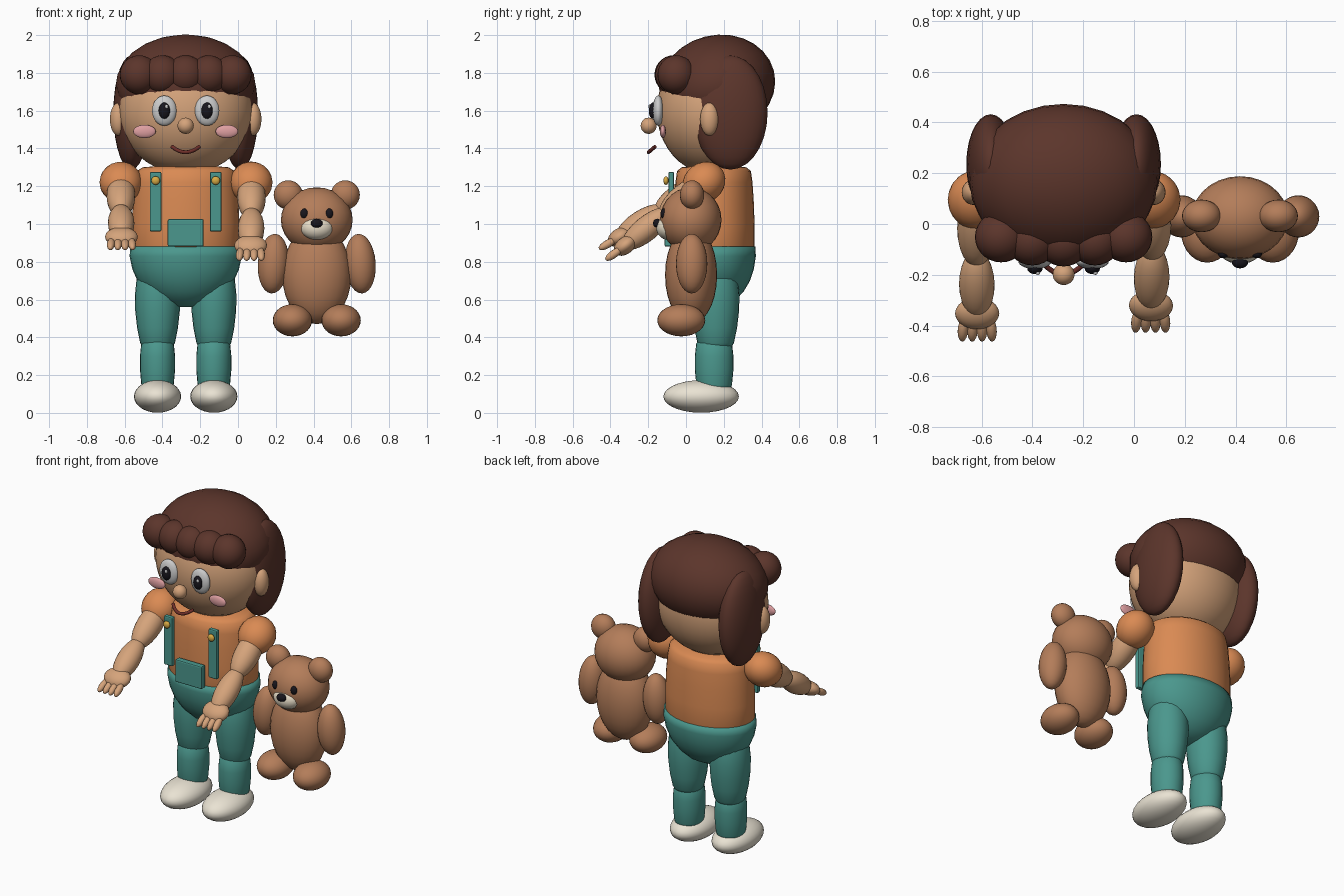
import bpy, bmesh, math
from mathutils import Vector, Matrix

if "Cube" in bpy.data.objects:
    bpy.data.objects.remove(bpy.data.objects["Cube"])

CX, BX = -0.277, 0.417   # centre lines of the child and of the toy bear


def mat(name, r, g, b):
    m = bpy.data.materials.new(name)
    lin = [(c / 255) ** 2.2 for c in (r, g, b)]
    m.diffuse_color = (*lin, 1)
    m.use_nodes = True
    m.node_tree.nodes["Principled BSDF"].inputs["Base Color"].default_value = m.diffuse_color
    return m


SKIN = mat("skin", 212, 162, 122)
HAIR = mat("hair", 92, 56, 47)
SHIRT = mat("shirt", 217, 137, 84)
TEAL = mat("teal", 76, 150, 140)
SHOE = mat("shoe", 233, 226, 210)
FUR = mat("fur", 178, 124, 90)
CREAM = mat("cream", 233, 222, 200)
PINK = mat("pink", 222, 158, 160)
DARK = mat("dark", 30, 28, 34)
LIP = mat("lip", 110, 50, 45)
WHITE = mat("white", 242, 242, 240)
GOLD = mat("gold", 218, 170, 70)


def finish(name, bm, m, smooth=True):
    me = bpy.data.meshes.new(name)
    bm.to_mesh(me)
    bm.free()
    for p in me.polygons:
        p.use_smooth = smooth
    me.materials.append(m)
    ob = bpy.data.objects.new(name, me)
    bpy.context.collection.objects.link(ob)
    return ob


def ball(name, c, r, m, rot=None, seg=28):
    bm = bmesh.new()
    bmesh.ops.create_uvsphere(bm, u_segments=seg, v_segments=seg // 2, radius=1)
    mw = Matrix.Translation(c) @ (rot or Matrix()) @ Matrix.Diagonal((*r, 1))
    bm.transform(mw)
    return finish(name, bm, m)


def limb(name, a, b, rx, rz, m, over=0.03, seg=24):
    # ellipsoid stretched from a to b
    a, b = Vector(a), Vector(b)
    rot = (b - a).to_track_quat('Z', 'X').to_matrix().to_4x4()
    side = rot.inverted().to_3x3() @ Vector((1, 0, 0))
    r = (rx, rz) if abs(side.x) > abs(side.y) else (rz, rx)
    return ball(name, (a + b) / 2, (*r, (b - a).length / 2 + over), m, rot, seg)


def lathe(name, c, sx, sy, prof, m, seg=32):
    # elliptical rings (radius factor, z), capped at both ends
    bm = bmesh.new()
    rings = []
    for r, z in prof:
        rings.append([bm.verts.new((c[0] + sx * r * math.cos(2 * math.pi * i / seg),
                                    c[1] + sy * r * math.sin(2 * math.pi * i / seg), z))
                      for i in range(seg)])
    for a, b in zip(rings, rings[1:]):
        for i in range(seg):
            j = (i + 1) % seg
            bm.faces.new((a[i], a[j], b[j], b[i]))
    bm.faces.new(rings[0][::-1])
    bm.faces.new(rings[-1])
    bmesh.ops.recalc_face_normals(bm, faces=bm.faces)
    return finish(name, bm, m)


def box(name, c, size, m, bev=0.008):
    bm = bmesh.new()
    bmesh.ops.create_cube(bm, size=1)
    bm.transform(Matrix.Translation(c) @ Matrix.Diagonal((*size, 1)))
    bmesh.ops.bevel(bm, geom=bm.edges[:], offset=bev, segments=2, affect='EDGES', profile=0.5)
    return finish(name, bm, m, False)


# Head and hair
ball("head", (CX, 0.135, 1.60), (0.355, 0.29, 0.335), SKIN, seg=40)
ball("hair_cap", (CX, 0.165, 1.735), (0.37, 0.31, 0.265), HAIR,
     Matrix.Rotation(math.radians(14), 4, 'X'))
for i in range(-2, 3):
    ball("fringe_lock", (CX + 0.123 * i, -0.067 + 0.004 * i * i, 1.79), (0.103, 0.1, 0.103), HAIR)

# Paired face parts
for s in (-1, 1):
    ball("side_hair", (CX + s * 0.287, 0.235, 1.59), (0.096, 0.197, 0.302), HAIR)
    ball("ear", (CX + s * 0.355, 0.125, 1.555), (0.046, 0.05, 0.088), SKIN)
    ex = CX + s * 0.113
    ball("eye_white", (ex, -0.147, 1.60), (0.065, 0.03, 0.08), WHITE)
    ball("pupil", (ex, -0.175, 1.60), (0.03, 0.022, 0.043), DARK)
    ball("eye_glint", (ex + 0.012, -0.194, 1.622), (0.009, 0.006, 0.011), WHITE, seg=12)
    ball("cheek", (CX + s * 0.218, -0.122, 1.49), (0.06, 0.016, 0.035), PINK)
ball("nose", (CX, -0.198, 1.52), (0.043, 0.042, 0.043), SKIN)

# Mouth
cu = bpy.data.curves.new("mouth", 'CURVE')
cu.dimensions = '3D'
cu.bevel_depth = 0.01
cu.bevel_resolution = 3
cu.use_fill_caps = True
sp = cu.splines.new('POLY')
sp.points.add(10)
for i, p in enumerate(sp.points):
    t = i / 5 - 1
    p.co = (CX + 0.073 * t, -0.198 + 0.035 * t * t, 1.38 + 0.03 * t * t, 1)
cu.materials.append(LIP)
bpy.context.collection.objects.link(bpy.data.objects.new("mouth", cu))

# Torso and trousers
lathe("shirt", (CX, 0.148), 0.285, 0.215,
      [(0.9, 0.8), (1, 0.88), (1.0, 1.0), (0.98, 1.12), (0.95, 1.22), (0.91, 1.28), (0.8, 1.3), (0.4, 1.31)], SHIRT)
lathe("trouser_seat", (CX, 0.15), 0.297, 0.22,
      [(0.1, 0.56), (0.28, 0.568), (0.5, 0.595), (0.7, 0.64), (0.86, 0.70), (0.95, 0.76), (1, 0.83), (0.985, 0.88)], TEAL)
for s in (-1, 1):
    x = CX + s * 0.149
    lathe("thigh", (x, 0.157), 1, 1.05,
          [(0.08, 0.8), (0.11, 0.72), (0.12, 0.62), (0.118, 0.54), (0.108, 0.45), (0.092, 0.37), (0.07, 0.33)], TEAL, 24)
    lathe("shin", (x, 0.149), 1, 1.1,
          [(0.07, 0.39), (0.086, 0.368), (0.093, 0.3), (0.093, 0.23), (0.086, 0.15), (0.07, 0.09)], TEAL, 24)
    ball("shoe", (x, 0.08, 0.087), (0.125, 0.2, 0.086), SHOE)
    # Straps and buttons
    xs = CX + s * 0.159
    box("strap", (xs, -0.078, 1.118), (0.062, 0.03, 0.316), TEAL)
    ball("button", (xs, -0.106, 1.23), (0.023, 0.014, 0.023), GOLD, seg=16)
box("bib_pocket", (CX, -0.093, 0.953), (0.19, 0.04, 0.146), TEAL)

# Arms: shoulder, elbow, palm, fingertip (left and right are posed apart)
arms = [((-0.62, 0.095, 1.22), (-0.62, -0.13, 1.075), (-0.617, -0.345, 0.935), (-0.617, -0.46, 0.868)),
        ((0.07, 0.095, 1.22), (0.072, -0.105, 1.06), (0.067, -0.315, 0.89), (0.065, -0.425, 0.81))]
for sh, el, pa, tip in arms:
    sh, el, pa, tip = map(Vector, (sh, el, pa, tip))
    limb("sleeve", sh + (sh - el) * 0.17, sh + (el - sh) * 0.17, 0.113, 0.105, SHIRT, over=0.075)
    limb("upper_arm", sh, el, 0.076, 0.076, SKIN, over=0.04)
    limb("forearm", el, pa, 0.07, 0.066, SKIN, over=0.025)
    limb("palm", pa + (el - pa) * 0.1, pa + (tip - pa) * 0.3, 0.087, 0.045, SKIN, over=0.035)
    for i in range(4):
        o = (i - 1.5) / 1.5
        base = pa + (tip - pa) * 0.3 + Vector((o * 0.053, 0, 0))
        end = tip + Vector((o * 0.059, 0, 0)) - (tip - pa) * 0.06
        limb("finger", base, end, 0.021, 0.022, SKIN, over=0.01, seg=14)

# Toy bear
ball("bear_body", (BX, 0.027, 0.73), (0.183, 0.138, 0.26), FUR)
ball("bear_head", (BX, 0.025, 1.022), (0.19, 0.163, 0.172), FUR)
ball("bear_muzzle", (BX, -0.095, 0.98), (0.087, 0.062, 0.064), CREAM)
ball("bear_nose", (BX, -0.152, 1.004), (0.032, 0.023, 0.024), DARK, seg=18)
for s in (-1, 1):
    ball("bear_ear", (BX + s * 0.151, 0.032, 1.154), (0.077, 0.064, 0.077), FUR)
    ball("bear_eye", (BX + s * 0.066, -0.118, 1.055), (0.021, 0.017, 0.027), DARK, seg=18)
    ball("bear_arm", (BX + s * 0.23, 0.03, 0.79), (0.082, 0.083, 0.158), FUR,
         Matrix.Rotation(s * math.radians(-4), 4, 'Y'))
    ball("bear_foot", (BX + s * 0.129, -0.025, 0.49), (0.104, 0.127, 0.085), FUR)
